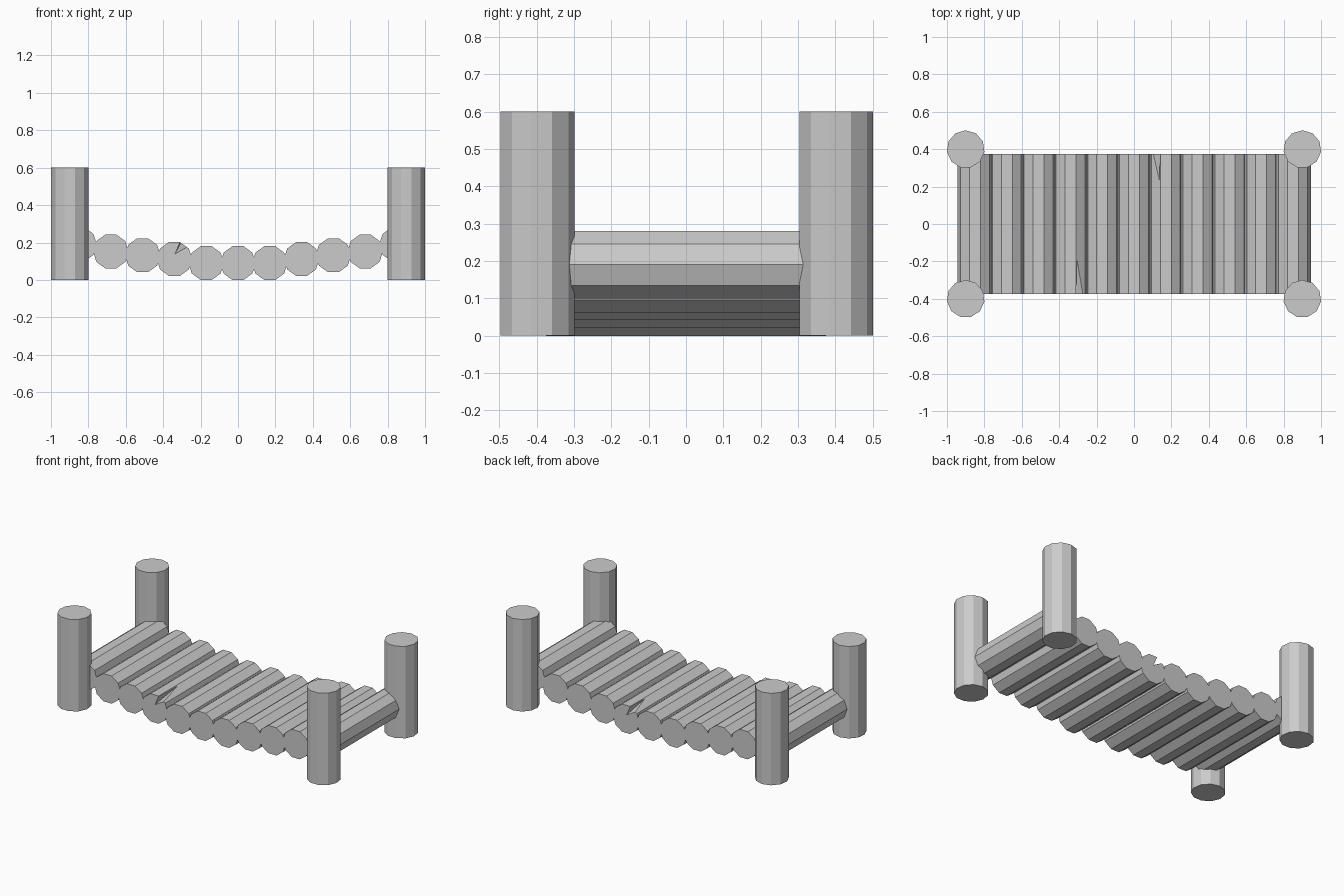
import bpy, math
from mathutils import Vector

if "Cube" in bpy.data.objects:
    bpy.data.objects.remove(bpy.data.objects["Cube"])

LOG_R, LOG_LEN, STEP = 0.095, 0.75, 0.17
HEIGHTS = [0.09, 0.09, 0.112, 0.132, 0.152, 0.19]  # log height by distance from the middle


def mesh_object(name, verts, faces):
    me = bpy.data.meshes.new(name)
    me.from_pydata(verts, [], faces)
    ob = bpy.data.objects.new(name, me)
    bpy.context.collection.objects.link(ob)
    return ob


def log(name, x, z):
    # ten-sided log lying along y, with a narrow flat on top
    n, h = 10, LOG_LEN / 2
    ring = [(x + LOG_R * math.cos(math.tau * i / n), z + LOG_R * math.sin(math.tau * i / n))
            for i in range(n)]
    verts = [(a, -h, b) for a, b in ring] + [(a, h, b) for a, b in ring]
    faces = [(i, i + n, (i + 1) % n + n, (i + 1) % n) for i in range(n)]
    faces += [tuple(range(n)), tuple(reversed(range(n, 2 * n)))]
    return mesh_object(name, verts, faces)


def split_end(ob, x, z, side, depth):
    # cut a tapering crack into one end of a log (side -1 front, 1 back)
    apex = Vector((0.003, 0.026))
    lips = [apex + (Vector(p) - apex) * 1.3 for p in ((0.03, 0.09), (0.073, 0.066))]
    end = side * (LOG_LEN / 2 + 0.004)
    verts = [(x - side * p.x, end, z + p.y) for p in [apex] + lips]
    verts.append((x - side * 0.037, side * (LOG_LEN / 2 - depth), z + 0.0905))
    faces = [(0, 1, 2), (0, 3, 1), (1, 3, 2), (2, 3, 0)]
    if side < 0:
        a, b, c, d = [Vector(v) for v in verts]
        if (b - a).cross(c - a).dot(d - a) > 0:
            faces = [f[::-1] for f in faces]
            faces = [f[::-1] for f in faces]
    cutter = mesh_object("crack_cutter", verts, faces)
    a, b, c, d = [Vector(v) for v in verts]
    if (b - a).cross(c - a).dot(d - a) > 0:
        cutter.data.flip_normals()
    cutter.hide_render = True
    mod = ob.modifiers.new("crack", 'BOOLEAN')
    mod.operation, mod.solver, mod.object = 'DIFFERENCE', 'EXACT', cutter
    bpy.context.view_layer.objects.active = ob
    bpy.ops.object.modifier_apply(modifier=mod.name)
    bpy.data.objects.remove(cutter)


# sagging deck of logs, two of them cracked
for k in range(-5, 6):
    x, z = k * STEP, HEIGHTS[abs(k)]
    ob = log(f"deck_log_{k + 6}", x, z)
    if k == -2:
        split_end(ob, x, z, -1, 0.2)
    if k == 1:
        split_end(ob, x, z, 1, 0.15)

# corner posts
for sx in (-1, 1):
    for sy in (-1, 1):
        bpy.ops.mesh.primitive_cylinder_add(vertices=11, radius=0.101, depth=0.6,
                                            location=(sx * 0.9, sy * 0.4, 0.3))
        bpy.context.object.name = ("front" if sy < 0 else "back") + ("_left" if sx < 0 else "_right") + "_post"
